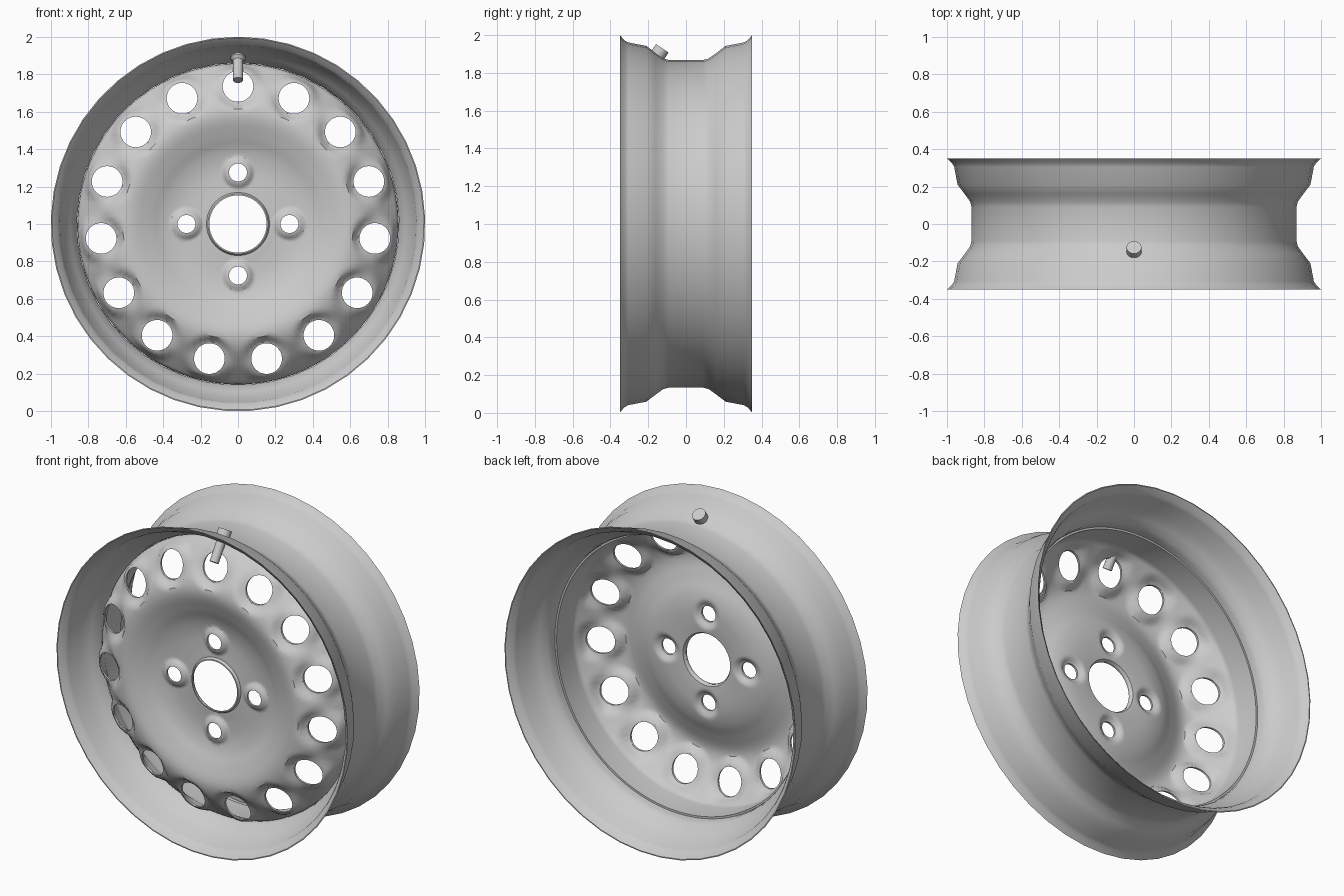
import bpy, bmesh, math
from mathutils import Vector, Matrix

if "Cube" in bpy.data.objects:
    bpy.data.objects.remove(bpy.data.objects["Cube"])

CENTRE = 1.0
VENTS = [(0.735 * math.cos(math.radians(90 + 24 * i)),
          0.735 * math.sin(math.radians(90 + 24 * i))) for i in range(15)]
BOLTS = [(0.275 * math.cos(math.radians(90 * i)),
          0.275 * math.sin(math.radians(90 * i))) for i in range(4)]


def finish(obj, angle=35):
    bpy.ops.object.select_all(action='DESELECT')
    obj.select_set(True)
    bpy.context.view_layer.objects.active = obj
    for m in list(obj.modifiers):
        bpy.ops.object.modifier_apply(modifier=m.name)
    bpy.ops.object.shade_smooth_by_angle(angle=math.radians(angle))


def new_object(name, bm):
    bmesh.ops.recalc_face_normals(bm, faces=bm.faces)
    me = bpy.data.meshes.new(name)
    bm.to_mesh(me)
    bm.free()
    obj = bpy.data.objects.new(name, me)
    bpy.context.collection.objects.link(obj)
    return obj


def lathe(name, profile, sides, closed=False, shape=None):
    """Revolve (radius, y) points around the wheel axle."""
    bm = bmesh.new()
    rings = []
    for r, y in profile:
        ring = []
        for i in range(sides):
            a = math.pi / 2 + 2 * math.pi * i / sides
            x, z = r * math.cos(a), r * math.sin(a)
            yy = shape(x, z, y) if shape else y
            ring.append(bm.verts.new((x, yy, z + CENTRE)))
        rings.append(ring)
    count = len(rings)
    for j in range(count if closed else count - 1):
        a, b = rings[j], rings[(j + 1) % count]
        for i in range(sides):
            k = (i + 1) % sides
            bm.faces.new((a[i], a[k], b[k], b[i]))
    return new_object(name, bm)


def smooth_curve(pts, steps):
    """Hermite interpolation through (radius, y) points."""
    n = len(pts)
    slope = []
    for i in range(n):
        a, b = pts[max(i - 1, 0)], pts[min(i + 1, n - 1)]
        slope.append((b[1] - a[1]) / (b[0] - a[0]))
    out = []
    for i in range(n - 1):
        (r0, y0), (r1, y1) = pts[i], pts[i + 1]
        d = r1 - r0
        for s in range(steps):
            t = s / steps
            y = ((2*t**3 - 3*t**2 + 1) * y0 + (t**3 - 2*t**2 + t) * d * slope[i]
                 + (3*t**2 - 2*t**3) * y1 + (t**3 - t**2) * d * slope[i + 1])
            out.append((r0 + d * t, y))
    out.append(pts[-1])
    return out


def fade(d, inner, outer):
    t = min(max((outer - d) / (outer - inner), 0), 1)
    return t * t * (3 - 2 * t)


# Rim barrel with a drop centre, as a thin closed section
half = [(1.0, 0.35), (0.972, 0.325), (0.961, 0.305), (0.943, 0.21),
        (0.905, 0.16), (0.876, 0.12), (0.868, 0.09)]
outer = [(r, -y) for r, y in half] + half[::-1]
inner = [(r - 0.008, y * 0.995) for r, y in outer[1:-1]]
inner = [(0.994, -0.35)] + inner + [(0.994, 0.35)]
rim = lathe("rim", outer + inner[::-1], 45, closed=True)
finish(rim, 40)


# Pressed disc: flattened pads around the vents, raised seats at the bolts
def pressing(x, z, y):
    r = math.hypot(x, z)
    if 0.6 < r < 0.85:
        d = min(math.hypot(x - vx, z - vz) for vx, vz in VENTS)
        w = 0.6 * fade(d, 0.09, 0.13) * fade(r, 0.82, 0.845)
        y += w * (-0.215 - y)
    if 0.16 < r < 0.4:
        d = min(math.hypot(x - bx, z - bz) for bx, bz in BOLTS)
        y -= 0.025 * fade(d, 0.05, 0.09)
    return y


disc_points = [(0.165, -0.207), (0.23, -0.203), (0.32, -0.205), (0.40, -0.222),
               (0.48, -0.255), (0.58, -0.285), (0.66, -0.27), (0.74, -0.215),
               (0.80, -0.16), (0.84, -0.12)]
profile = [(0.153, -0.222), (0.157, -0.222)] + smooth_curve(disc_points, 5)
profile += [(0.848, -0.108), (0.851, -0.09), (0.851, 0.06)]
disc = lathe("pressed_disc", profile, 180, shape=pressing)
solid = disc.modifiers.new("thickness", 'SOLIDIFY')
solid.thickness = 0.012
solid.offset = 0

# Cutters for the vents and bolt holes
bm = bmesh.new()
for spots, radius in ((VENTS, 0.082), (BOLTS, 0.048)):
    for x, z in spots:
        bmesh.ops.create_cone(
            bm, cap_ends=True, segments=32, radius1=radius, radius2=radius, depth=0.5,
            matrix=Matrix.Translation((x, -0.26, z + CENTRE)) @ Matrix.Rotation(math.pi / 2, 4, 'X'))
cutter = new_object("hole_cutter", bm)
cutter.hide_render = True
cut = disc.modifiers.new("holes", 'BOOLEAN')
cut.operation = 'DIFFERENCE'
cut.solver = 'EXACT'
cut.object = cutter
finish(disc, 35)
bpy.data.objects.remove(cutter, do_unlink=True)

# Valve: wide base through the rim with a thinner stem
start = Vector((0, -0.125, 1.93))
axis = Vector((0, -0.56, -0.83)).normalized()
bm = bmesh.new()
for r1, r2, a, b in ((0.04, 0.04, 0.0, 0.055), (0.04, 0.027, 0.055, 0.07),
                     (0.027, 0.027, 0.07, 0.195)):
    mat = Matrix.Translation(start + axis * (a + b) / 2) @ axis.to_track_quat('Z', 'Y').to_matrix().to_4x4()
    bmesh.ops.create_cone(bm, cap_ends=True, segments=20, radius1=r1, radius2=r2,
                          depth=b - a, matrix=mat)
valve = new_object("valve_stem", bm)
finish(valve, 35)
